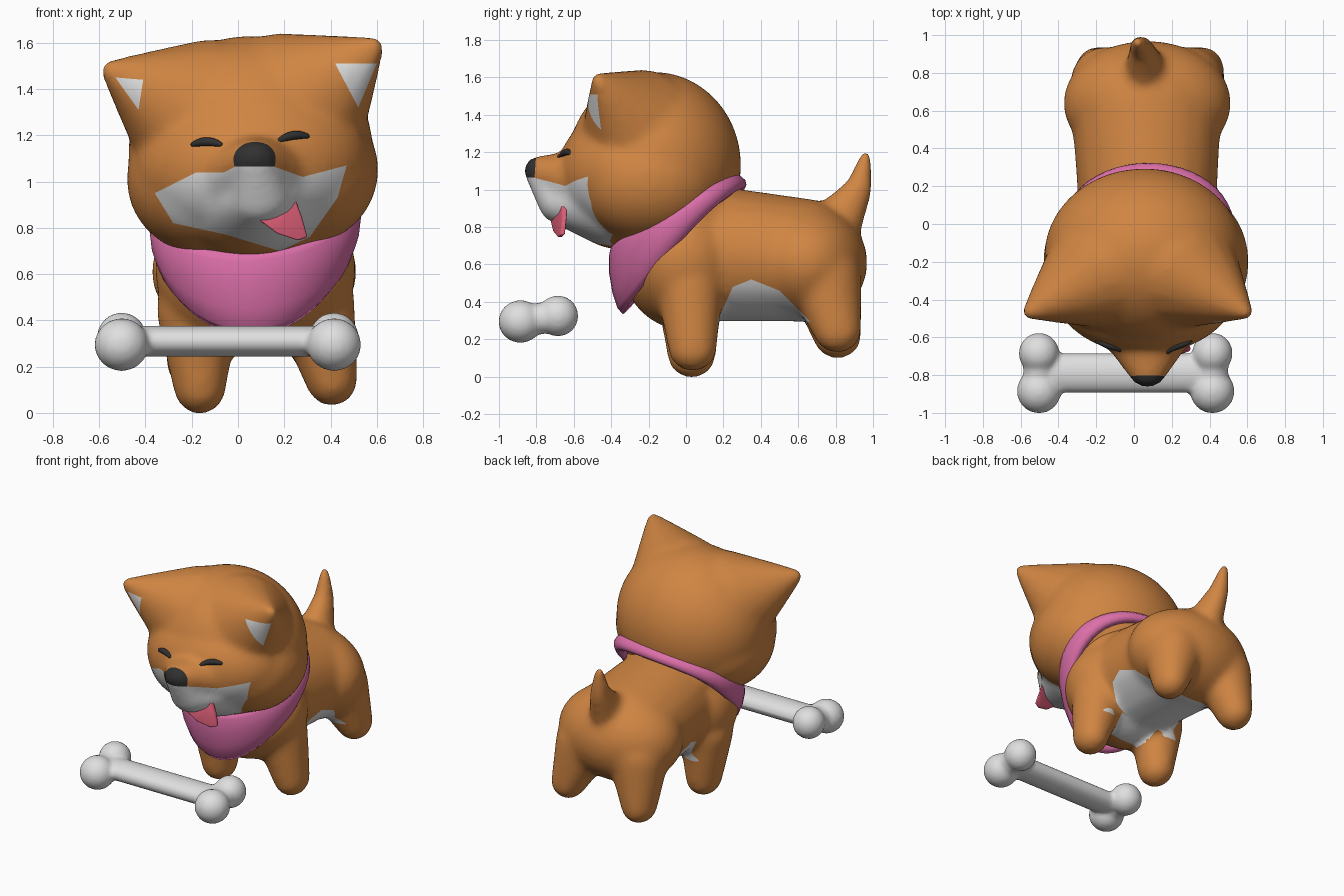
import bpy, bmesh, math
from mathutils import Vector, Matrix
from mathutils.bvhtree import BVHTree

if "Cube" in bpy.data.objects:
    bpy.data.objects.remove(bpy.data.objects["Cube"])


def material(name, rgb):
    m = bpy.data.materials.new(name)
    m.diffuse_color = (*rgb, 1)
    m.use_nodes = True
    m.node_tree.nodes["Principled BSDF"].inputs["Base Color"].default_value = m.diffuse_color
    return m


BROWN = material("brown_fur", (0.63, 0.235, 0.055))
WHITE = material("white", (0.74, 0.74, 0.74))
DARK = material("dark", (0.03, 0.03, 0.03))
PINK = material("pink_cloth", (0.72, 0.16, 0.40))
RED = material("tongue_red", (0.70, 0.11, 0.18))


def blob(bm, c, r, M=Matrix()):
    mat = M @ Matrix.Translation(c) @ Matrix.Diagonal((*r, 1))
    bmesh.ops.create_icosphere(bm, subdivisions=4, radius=1, matrix=mat)


def limb(bm, p, r, q, s, M=Matrix()):
    """Tapered round limb: hull around two ellipsoids."""
    tmp = bmesh.new()
    for c, k in ((p, r), (q, s)):
        k = k if isinstance(k, tuple) else (k, k, k)
        mat = M @ Matrix.Translation(c) @ Matrix.Diagonal((*k, 1))
        bmesh.ops.create_icosphere(tmp, subdivisions=3, radius=1, matrix=mat)
    pts = [v.co.copy() for v in tmp.verts]
    tmp.free()
    verts = [bm.verts.new(c) for c in pts]
    bmesh.ops.convex_hull(bm, input=verts)
    loose = [v for v in verts if v.is_valid and not v.link_faces]
    bmesh.ops.delete(bm, geom=loose, context='VERTS')


def add_object(name, bm, mats):
    me = bpy.data.meshes.new(name)
    bmesh.ops.recalc_face_normals(bm, faces=bm.faces)
    bm.to_mesh(me)
    bm.free()
    for m in mats:
        me.materials.append(m)
    me.polygons.foreach_set("use_smooth", [True] * len(me.polygons))
    ob = bpy.data.objects.new(name, me)
    bpy.context.collection.objects.link(ob)
    return ob


def fuse(bm, voxel, iterations):
    """Blend overlapping parts into one smooth skin."""
    ob = add_object("blend_helper", bm, [])
    rm = ob.modifiers.new("remesh", 'REMESH')
    rm.mode = 'VOXEL'
    rm.voxel_size = voxel
    sm = ob.modifiers.new("smooth", 'SMOOTH')
    sm.factor, sm.iterations = 0.5, iterations
    dg = bpy.context.evaluated_depsgraph_get()
    me = bpy.data.meshes.new_from_object(ob.evaluated_get(dg))
    out = bmesh.new()
    out.from_mesh(me)
    bpy.data.objects.remove(ob)
    bpy.data.meshes.remove(me)
    return out


def inside(u, v, poly):
    hit = False
    for (a, b), (c, d) in zip(poly, poly[1:] + poly[:1]):
        if (b > v) != (d > v) and u < (c - a) * (v - b) / (d - b) + a:
            hit = not hit
    return hit


def paint(bm, poly, axis, rule, index):
    """Cut the outline into the skin, then colour the faces within it."""
    lo = [min(p[i] for p in poly) - 0.03 for i in (0, 1)]
    hi = [max(p[i] for p in poly) + 0.03 for i in (0, 1)]

    def region():
        out = []
        for f in bm.faces:
            c = f.calc_center_median()
            if lo[0] < c[axis] < hi[0] and lo[1] < c.z < hi[1] and rule(c, f.normal):
                out.append(f)
        return out

    bm.normal_update()
    for (a, b), (c, d) in zip(poly, poly[1:] + poly[:1]):
        co, no = Vector((0, 0, b)), Vector((0, 0, c - a))
        co[axis], no[axis] = a, b - d
        faces = region()
        geom = set(faces)
        for f in faces:
            geom.update(f.edges)
            geom.update(f.verts)
        bmesh.ops.bisect_plane(bm, geom=list(geom), dist=1e-5, plane_co=co, plane_no=no)
        bm.normal_update()
    for f in region():
        c = f.calc_center_median()
        if inside(c[axis], c.z, poly):
            f.material_index = index


# body with legs and tail
bm = bmesh.new()
blob(bm, (0.075, -0.01, 0.62), (0.435, 0.34, 0.37))
limb(bm, (0.07, 0.20, 0.655), (0.372, 0.30, 0.36), (0.065, 0.62, 0.625), (0.40, 0.33, 0.33))
blob(bm, (0.07, 0.64, 0.61), (0.445, 0.33, 0.32))
blob(bm, (0.07, 0.0, 0.85), (0.36, 0.30, 0.2))
for foot, hip, r in (((-0.165, 0.03, 0.112), (-0.175, 0.02, 0.45), 0.18),
                     ((0.405, 0.035, 0.147), (0.325, 0.02, 0.48), 0.18),
                     ((-0.195, 0.81, 0.215), (-0.14, 0.74, 0.53), 0.2),
                     ((0.365, 0.81, 0.245), (0.28, 0.74, 0.53), 0.2)):
    limb(bm, foot, (0.115, 0.13, 0.12), hip, r)
limb(bm, (0.06, 0.80, 0.83), (0.11, 0.15, 0.11), (0.04, 0.925, 1.01), (0.065, 0.075, 0.07))
limb(bm, (0.04, 0.925, 1.01), (0.065, 0.075, 0.07), (0.02, 0.96, 1.17), 0.038)
bm = fuse(bm, 0.02, 20)
belly = [(0.17, 0.22), (0.17, 0.30), (0.25, 0.48), (0.35, 0.52), (0.5, 0.46), (0.66, 0.30), (0.66, 0.22)]
paint(bm, belly, 1, lambda c, n: c.z > 0.285 or n.z < -0.75, 1)
chest = [(0.0, 0.2), (0.0, 0.36), (0.18, 0.36), (0.18, 0.2)]
paint(bm, chest, 1, lambda c, n: -0.05 < c.x < 0.25 and n.z < -0.6, 1)
add_object("body", bm, [BROWN, WHITE])

# head with snout and ears, rolled slightly to one side
H = Matrix.Translation((0.055, -0.17, 1.12)) @ Matrix.Rotation(math.radians(-5), 4, 'Y')
bm = bmesh.new()
blob(bm, (0, 0, 0.01), (0.53, 0.465, 0.50), H)
blob(bm, (0, -0.13, -0.04), (0.51, 0.39, 0.36), H)
for s in (-1, 1):
    blob(bm, (s * 0.2, -0.03, -0.09), (0.345, 0.39, 0.33), H)
    limb(bm, (s * 0.572, -0.30, 0.412), (0.045, 0.035, 0.045),
         (s * 0.15, -0.06, 0.14), (0.36, 0.33, 0.37), H)
limb(bm, (0.015, -0.635, -0.02), (0.09, 0.06, 0.075), (0, -0.28, -0.12), (0.33, 0.2, 0.23), H)
limb(bm, (0.015, -0.615, -0.05), (0.09, 0.07, 0.07), (0.02, -0.52, -0.19), (0.13, 0.1, 0.11), H)
limb(bm, (0.02, -0.52, -0.19), (0.13, 0.1, 0.11), (0, -0.2, -0.19), (0.34, 0.25, 0.25), H)
bm = fuse(bm, 0.02, 14)
bvh = BVHTree.FromBMesh(bm)
muzzle = [(-0.36, 0.95), (-0.18, 1.04), (-0.06, 1.04), (0.0, 1.07), (0.14, 1.07),
          (0.28, 1.02), (0.47, 1.07), (0.43, 0.93), (0.31, 0.76), (0.18, 0.70),
          (-0.05, 0.77), (-0.28, 0.82)]
nose = [(-0.95, 1.065), (-0.81, 1.065), (-0.80, 1.2), (-0.95, 1.2)]
paint(bm, muzzle, 0, lambda c, n: c.y < -0.36, 1)
paint(bm, nose, 1, lambda c, n: True, 2)
for ear in ([(-0.53, 1.45), (-0.41, 1.44), (-0.43, 1.31)],
            [(0.42, 1.51), (0.60, 1.51), (0.52, 1.32)]):
    paint(bm, ear, 0, lambda c, n: c.y < -0.25 and n.y < 0, 1)
add_object("head", bm, [BROWN, WHITE, DARK])

# closed eyes: tapered arcs laid on the face
for name, cx, cz, tilt in (("left_eye", -0.135, 1.16, 0.0), ("right_eye", 0.24, 1.187, 0.15)):
    bm = bmesh.new()
    pts = []
    for i in range(11):
        u = i / 5 - 1
        x, z = cx + 0.06 * u, cz + 0.012 * (1 - u * u) + tilt * 0.06 * u
        hit = bvh.ray_cast(Vector((x, -2, z)), Vector((0, 1, 0)))[0]
        pts.append((hit or Vector((x, -0.6, z)), 0.011 + 0.009 * (1 - u * u)))
    for (p, r), (q, s) in zip(pts, pts[1:]):
        limb(bm, p, r, q, s)
    add_object(name, fuse(bm, 0.006, 2), [DARK])

# tongue: rounded slab hanging from the mouth
bm = bmesh.new()
outline = [(0.09, -0.715, 0.835), (0.18, -0.685, 0.88), (0.245, -0.65, 0.93),
           (0.275, -0.65, 0.85), (0.30, -0.66, 0.76), (0.26, -0.675, 0.745), (0.17, -0.70, 0.775)]
front = [bm.verts.new((x, y - 0.012, z)) for x, y, z in outline]
back = [bm.verts.new((x, y + 0.014, z)) for x, y, z in outline]
bm.faces.new(front)
bm.faces.new(back[::-1])
n = len(outline)
for i in range(n):
    j = (i + 1) % n
    bm.faces.new((front[i], front[j], back[j], back[i]))
tongue = add_object("tongue", bm, [RED])
bev = tongue.modifiers.new("bevel", 'BEVEL')
bev.width, bev.segments = 0.008, 3

# scarf: tilted neck band that widens into a bib at the front
bm = bmesh.new()
N = 48
section = [(0.0, 0.0), (0.15, 0.022), (0.4, 0.036), (0.7, 0.03), (0.92, 0.012),
           (1.0, -0.012), (0.9, -0.04), (0.5, -0.045), (0.1, -0.04)]
rings = []
for i in range(N):
    t = 2 * math.pi * i / N
    front_w = (1 - math.cos(t)) / 2
    width = 0.085 + 0.295 * front_w ** 1.6
    ring = []
    for k, out in section:
        x = 0.075 + (0.423 + out - 0.03 * k * front_w ** 4) * math.sin(t)
        y = -0.05 + (0.315 + 0.03 * front_w + out) * math.cos(t) + k * (0.04 + 0.005 * front_w)
        z = 0.90 + 0.185 * math.cos(t) + 0.07 * (x - 0.075) - k * width
        ring.append(bm.verts.new((x, y, z)))
    rings.append(ring)
m = len(section)
for i in range(N):
    a, b = rings[i], rings[(i + 1) % N]
    for k in range(m):
        bm.faces.new((a[k], b[k], b[(k + 1) % m], a[(k + 1) % m]))
add_object("scarf", bm, [PINK])

# bone: flat bar with two knobs at each end
bm = bmesh.new()
limb(bm, (-0.48, -0.79, 0.31), (0.05, 0.105, 0.067), (0.40, -0.79, 0.31), (0.05, 0.105, 0.067))
for x in (-0.503, 0.415):
    limb(bm, (x, -0.86, 0.30), 0.085, (x, -0.71, 0.32), 0.085)
    blob(bm, (x, -0.885, 0.295), (0.117, 0.117, 0.114))
    blob(bm, (x, -0.685, 0.325), (0.107, 0.109, 0.109))
add_object("bone", fuse(bm, 0.014, 6), [WHITE])
